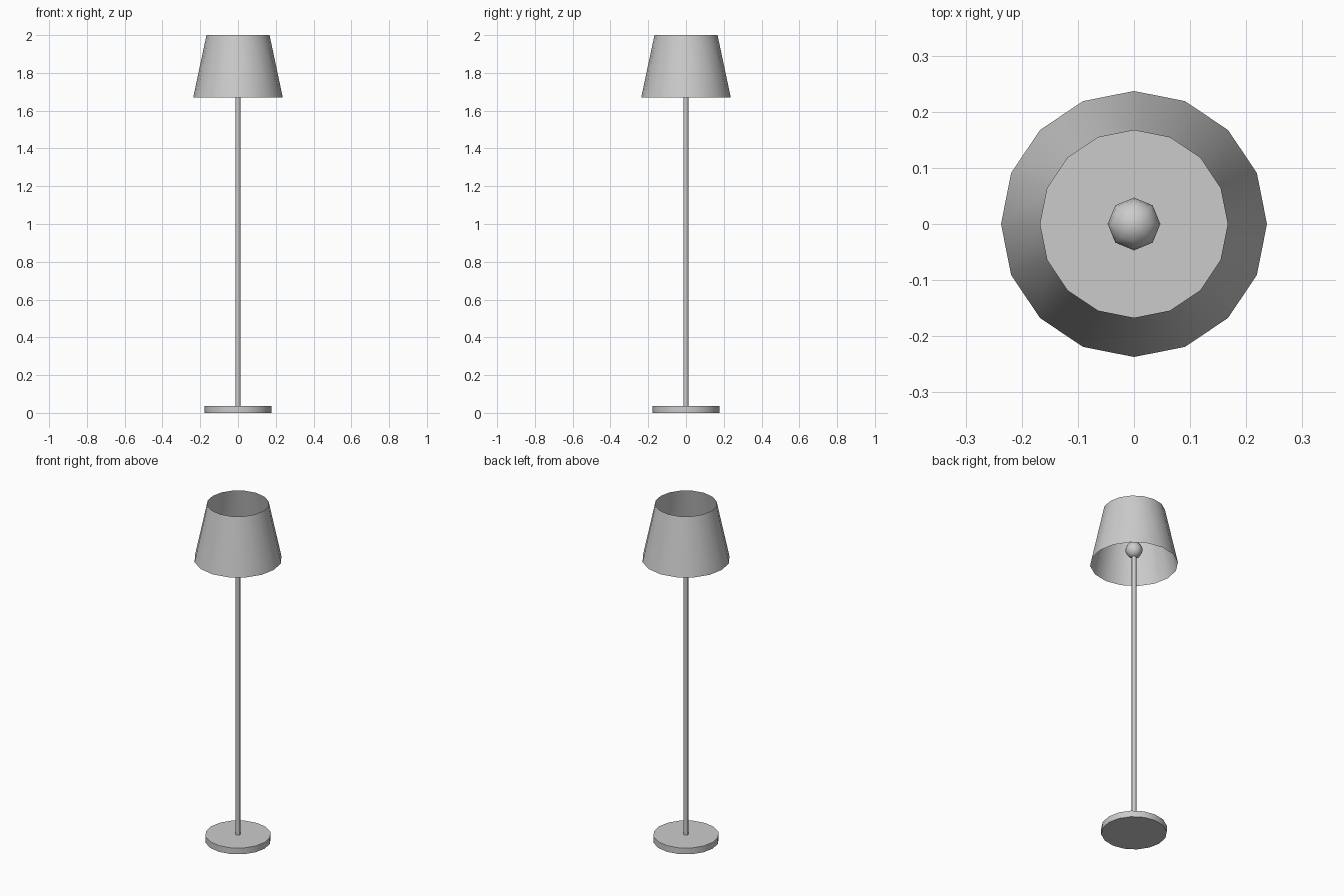
import bpy, math

if "Cube" in bpy.data.objects:
    bpy.data.objects.remove(bpy.data.objects["Cube"], do_unlink=True)

# One plain grey for the whole lamp
grey = bpy.data.materials.new("light_grey")
grey.use_nodes = True
colour = (0.6, 0.6, 0.6, 1)
grey.diffuse_color = colour
grey.node_tree.nodes["Principled BSDF"].inputs["Base Color"].default_value = colour


def finish(name):
    part = bpy.context.object
    part.name = name
    part.data.materials.append(grey)
    bpy.ops.object.shade_smooth_by_angle(angle=math.radians(50))
    return part


def frustum(name, sides, r_low, r_high, z_low, z_high, fill="NGON"):
    bpy.ops.mesh.primitive_cone_add(
        vertices=sides, radius1=r_low, radius2=r_high, depth=z_high - z_low,
        end_fill_type=fill, location=(0, 0, (z_low + z_high) / 2))
    return finish(name)


# Round foot and thin pole
frustum("base", 16, 0.177, 0.177, 0, 0.037)
frustum("pole", 8, 0.013, 0.013, 0.037, 1.72)

# Bulb on top of the pole
bpy.ops.mesh.primitive_uv_sphere_add(segments=8, ring_count=8, radius=0.047,
                                     location=(0, 0, 1.757))
finish("bulb")

# Tapered shade, open at both ends
frustum("shade", 16, 0.237, 0.167, 1.67, 2.0, fill="NOTHING")
